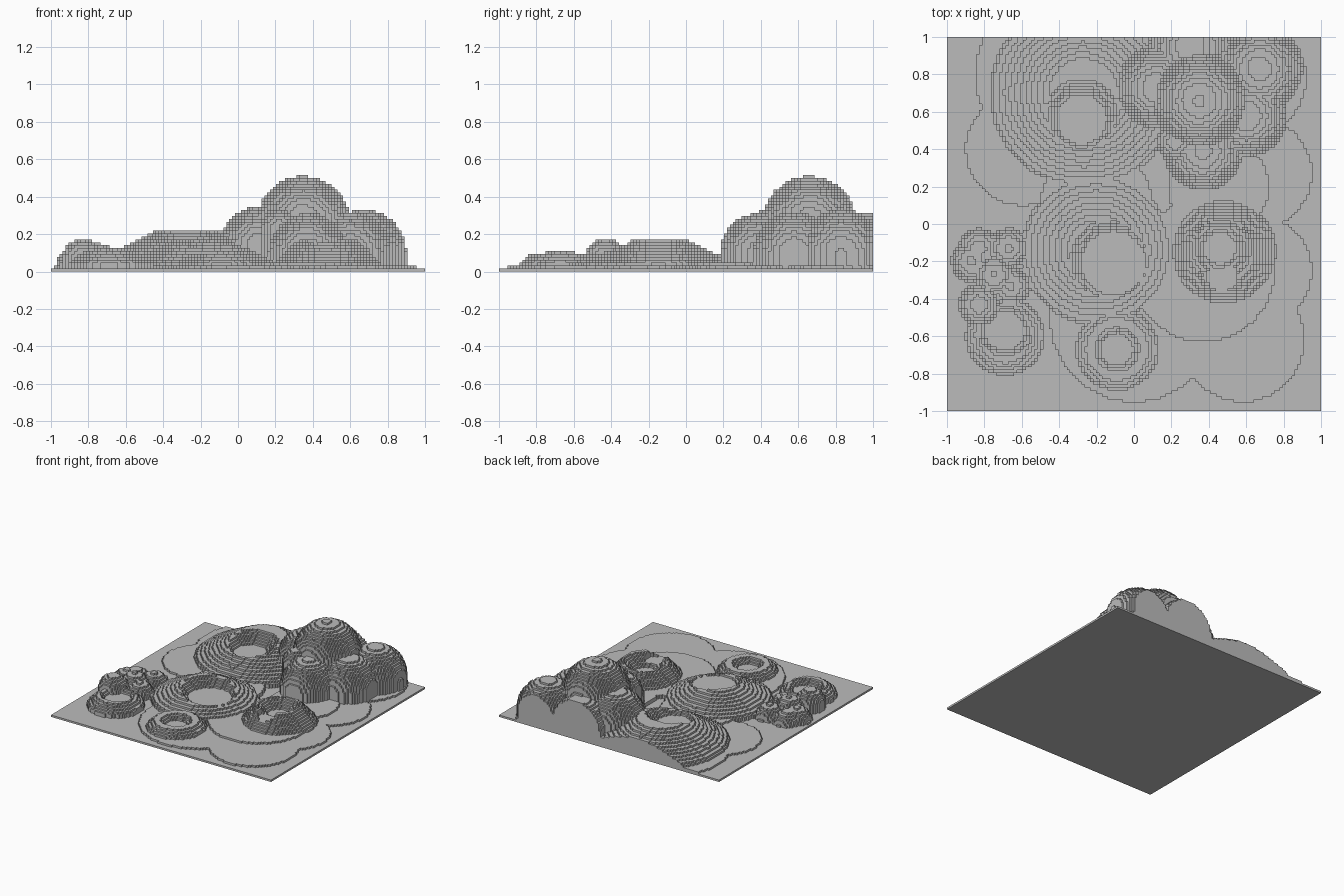
import bpy
import bmesh
from math import hypot, sqrt

N = 128            # blocks along each side
V = 2 / N          # block size
GENTLE, STEEP = 1.5, 0.7   # outer slopes, run over rise

cube = bpy.data.objects.get("Cube")
if cube:
    bpy.data.objects.remove(cube)

stone = bpy.data.materials.new("stone_grey")
stone.use_nodes = True
GREY = (0.5, 0.5, 0.5, 1)
stone.diffuse_color = GREY
stone.node_tree.nodes["Principled BSDF"].inputs["Base Color"].default_value = GREY


# Height shapes: each returns a function of (x, y)
def disc(cx, cy, r, blocks):
    return lambda x, y: blocks * V if hypot(x - cx, y - cy) < r else 0


def dome(cx, cy, r, top):
    def height(x, y):
        q = r * r - (x - cx) ** 2 - (y - cy) ** 2
        return top - r + sqrt(q) if q > 0 else 0
    return height


def crater(cx, cy, foot, top, run, bowl, floor):
    """Sloped cone with a bowl (x, y, radius) sunk into it."""
    def height(x, y):
        d = hypot(x - cx, y - cy)
        if d > foot:
            return 0
        rim = foot - run * top
        outer = min(top, 3 * V + (top - 3 * V) * (foot - d) / (foot - rim))
        bx, by, br = bowl
        inner = floor + max(0, hypot(x - bx, y - by) - br)
        return min(outer, inner)
    return height


def union(shapes):
    return lambda x, y: max(s(x, y) for s in shapes)


def notch(shape, cx, cy, r, h):
    """Lower a shape to h inside a circle."""
    def height(x, y):
        z = shape(x, y)
        return min(z, h) if hypot(x - cx, y - cy) < r else z
    return height


parts = {}

# Low scalloped ground
meadows = [(0, -.5, .45), (.58, -.62, .33), (.65, -.25, .3),
           (.65, .27, .3), (.6, .78, .32), (-.6, .4, .3), (-.4, .8, .45)]
parts["lowland"] = union([disc(*m, 2) for m in meadows])
terraces = [(.37, -.25, .38), (.45, .2, .27), (-.2, .1, .3)]
parts["upper_lowland"] = union([disc(*t, 3) for t in terraces])

# Craters
parts["back_crater"] = crater(-.27, .7, .5, .22, GENTLE, (-.28, .56, .12), .12)
parts["middle_crater"] = crater(-.2, -.14, .4, .175, GENTLE, (-.11, -.21, .16), .09)
side = crater(.48, -.15, .28, .175, STEEP, (.46, -.13, .08), .08)
parts["side_crater"] = notch(side, .47, -.28, .08, .11)
parts["front_crater"] = crater(-.09, -.67, .22, .1, STEEP, (-.09, -.67, .08), .05)
parts["corner_crater"] = crater(-.69, -.6, .21, .11, STEEP, (-.69, -.57, .1), .065)

# Small hills share one radius
hills = [(-.83, -.43, .175), (-.75, -.27, .15), (-.87, -.2, .12),
         (-.83, -.13, .11), (-.67, -.13, .12), (-.66, -.33, .12)]
parts["small_hills"] = union([dome(x, y, .11, top) for x, y, top in hills])

# Mountain group
peaks = [(.35, .66, .25, .51), (.67, .83, .23, .33), (.6, .58, .22, .32),
         (.37, .39, .21, .31), (.22, .44, .1, .33), (.12, .73, .22, .35),
         (.3, .95, .22, .32)]
parts["mountains"] = union([dome(*p) for p in peaks])


def centre(i):
    return (i + .5) * V - 1


# Highest part and its block count at each cell
level, owner = {}, {}
for i in range(N):
    for j in range(N):
        best, name = V, None
        for part, shape in parts.items():
            h = shape(centre(i), centre(j))
            if h > best:
                best, name = h, part
        level[i, j] = round(best / V)
        owner[i, j] = name


def add_object(name, bm):
    mesh = bpy.data.meshes.new(name)
    bm.to_mesh(mesh)
    bm.free()
    mesh.materials.append(stone)
    bpy.context.collection.objects.link(bpy.data.objects.new(name, mesh))


def build_part(name):
    """Stepped blocks: a top for each cell and walls down to lower neighbours."""
    bm = bmesh.new()
    cache = {}

    def face(*corners):
        for c in corners:
            if c not in cache:
                cache[c] = bm.verts.new((c[0] * V - 1, c[1] * V - 1, c[2] * V))
        bm.faces.new([cache[c] for c in corners])

    for (i, j), n in level.items():
        if owner[i, j] != name or n < 2:
            continue
        ring = [(i, j), (i + 1, j), (i + 1, j + 1), (i, j + 1)]
        face(*[(*corner, n) for corner in ring])
        for k, (di, dj) in enumerate([(0, -1), (1, 0), (0, 1), (-1, 0)]):
            m = level.get((i + di, j + dj), 1)
            if m < n:
                p, q = ring[k], ring[(k + 1) % 4]
                face((*p, m), (*q, m), (*q, n), (*p, n))
    add_object(name, bm)


# Base plate under everything
plate = bmesh.new()
bmesh.ops.create_cube(plate, size=1)
bmesh.ops.scale(plate, vec=(2, 2, V), verts=plate.verts)
bmesh.ops.translate(plate, vec=(0, 0, V / 2), verts=plate.verts)
add_object("base_plate", plate)

for part_name in parts:
    build_part(part_name)
